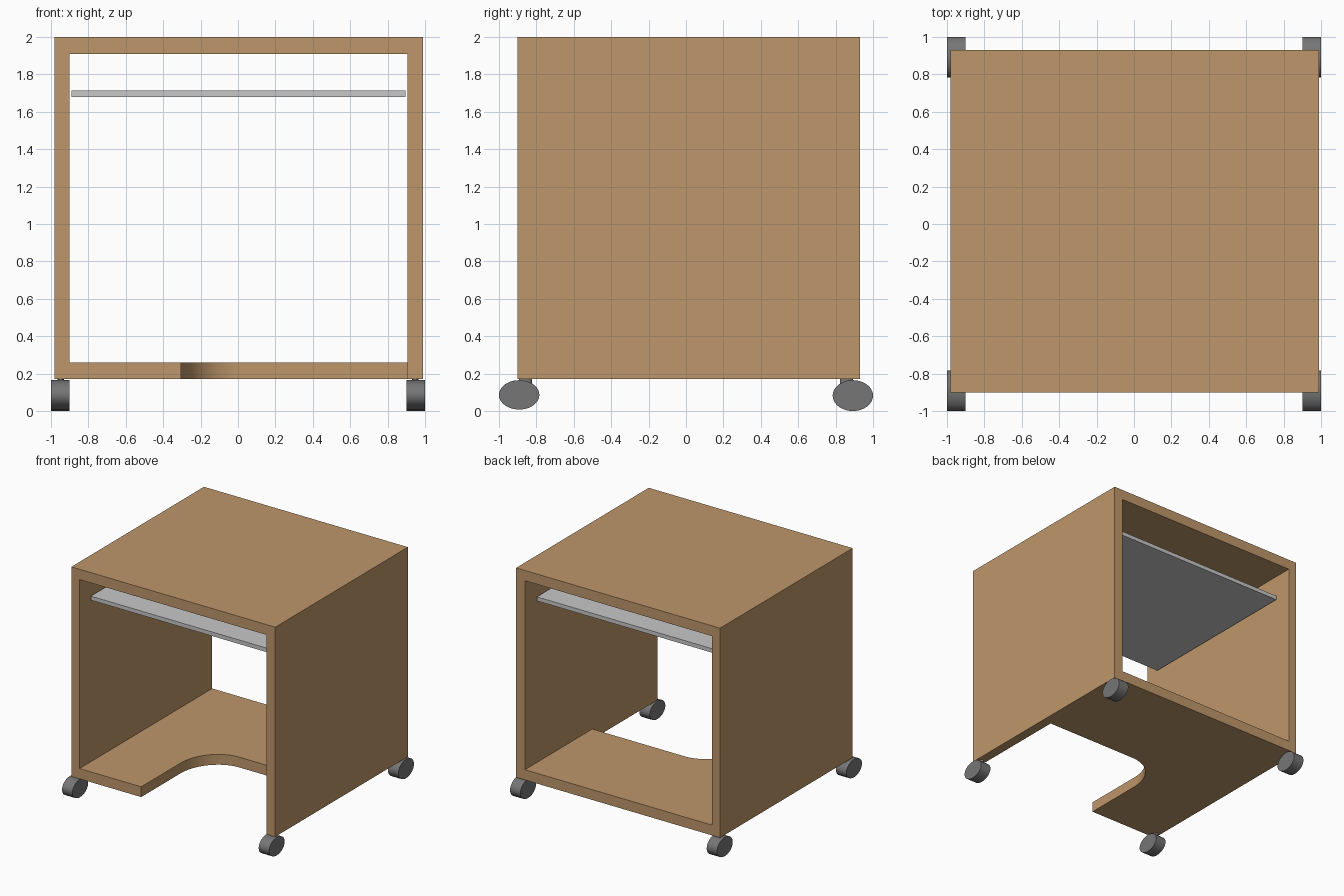
import bpy, bmesh, math
from mathutils import Matrix

if "Cube" in bpy.data.objects:
    bpy.data.objects.remove(bpy.data.objects["Cube"])


def material(name, rgb):
    m = bpy.data.materials.new(name)
    m.diffuse_color = (*rgb, 1.0)
    m.use_nodes = True
    m.node_tree.nodes["Principled BSDF"].inputs["Base Color"].default_value = m.diffuse_color
    return m


WOOD = material("light_wood", (0.52, 0.31, 0.145))
TRAY = material("light_grey", (0.58, 0.58, 0.58))
RUBBER = material("dark_grey", (0.18, 0.18, 0.18))


def finish(name, bm, mat):
    bmesh.ops.recalc_face_normals(bm, faces=bm.faces)
    me = bpy.data.meshes.new(name)
    bm.to_mesh(me)
    bm.free()
    me.materials.append(mat)
    ob = bpy.data.objects.new(name, me)
    bpy.context.collection.objects.link(ob)
    return ob


def box(name, x, y, z, mat):
    bm = bmesh.new()
    mid = [(a + b) / 2 for a, b in (x, y, z)]
    size = [b - a for a, b in (x, y, z)]
    bmesh.ops.create_cube(bm, size=1, matrix=Matrix.Translation(mid) @ Matrix.Diagonal((*size, 1)))
    return finish(name, bm, mat)


def oval_cylinder(name, centre, size, mat, rot=Matrix.Identity(4)):
    """Unit cylinder turned by rot, then stretched to the full size given."""
    bm = bmesh.new()
    bmesh.ops.create_cone(bm, cap_ends=True, segments=40, radius1=0.5, radius2=0.5, depth=1,
                          matrix=Matrix.Translation(centre) @ Matrix.Diagonal((*size, 1)) @ rot)
    ob = finish(name, bm, mat)
    bpy.context.view_layer.objects.active = ob
    ob.select_set(True)
    bpy.ops.object.shade_smooth_by_angle(angle=math.radians(35))
    ob.select_set(False)


# Carcass: top and two side panels
DEPTH = (-0.90, 0.93)
box("top_panel", (-0.98, 0.99), DEPTH, (1.91, 2.0), WOOD)
box("left_panel", (-0.98, -0.90), DEPTH, (0.17, 1.91), WOOD)
box("right_panel", (0.905, 0.99), DEPTH, (0.17, 1.91), WOOD)

# Sliding tray
box("sliding_tray", (-0.89, 0.895), (-0.76, 0.78), (1.68, 1.715), TRAY)

# L-shaped bottom shelf with a rounded inner corner
outline = [(-0.90, 0.93), (-0.90, -0.90), (-0.305, -0.90)]
for i in range(17):
    a = math.pi / 2 * i / 16
    outline.append((0.015 - 0.32 * math.cos(a), -0.36 + 0.36 * math.sin(a)))
outline += [(0.905, 0.0), (0.905, 0.93)]
bm = bmesh.new()
base = bm.faces.new([bm.verts.new((x, y, 0.17)) for x, y in outline])
top = bmesh.ops.extrude_face_region(bm, geom=[base])
bmesh.ops.translate(bm, vec=(0, 0, 0.09),
                    verts=[v for v in top["geom"] if isinstance(v, bmesh.types.BMVert)])
shelf = finish("bottom_shelf", bm, WOOD)
bpy.context.view_layer.objects.active = shelf
shelf.select_set(True)
bpy.ops.object.shade_smooth_by_angle(angle=math.radians(35))
shelf.select_set(False)

# Four casters: oval wheel on a short stem
TURN = Matrix.Rotation(math.pi / 2, 4, 'Y')
for sx, side in ((-1, "left"), (1, "right")):
    for sy, end in ((-1, "front"), (1, "back")):
        low = 0.008 if sy < 0 else 0.0
        oval_cylinder(f"{end}_{side}_wheel", (sx * 0.95, sy * 0.892, (low + 0.165) / 2),
                      (0.10, 0.216, 0.165 - low), RUBBER, TURN)
        oval_cylinder(f"{end}_{side}_stem", (sx * 0.947, sy * 0.858, 0.135),
                      (0.036, 0.07, 0.075), RUBBER)
